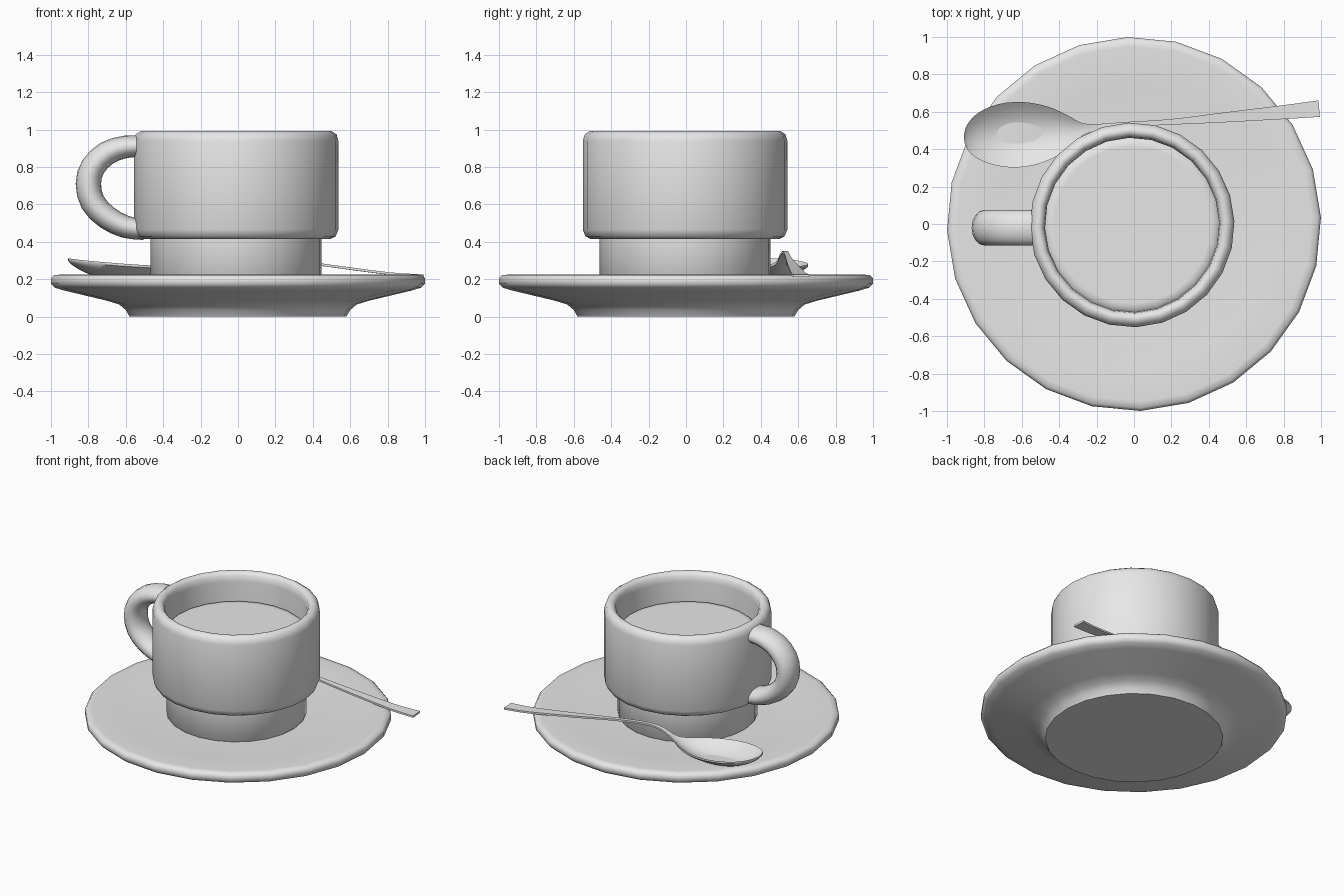
import bpy, bmesh
from math import sin, cos, pi, radians, atan2
from mathutils import Vector

cube = bpy.data.objects.get("Cube")
if cube:
    bpy.data.objects.remove(cube, do_unlink=True)

grey = bpy.data.materials.new("plain_grey")
grey.use_nodes = True
grey.diffuse_color = (0.8, 0.8, 0.8, 1)
grey.node_tree.nodes["Principled BSDF"].inputs["Base Color"].default_value = (0.8, 0.8, 0.8, 1)

SIDES = 24


def loft(name, rings, smooth=45):
    """Join a row of closed rings with quads and cap both ends."""
    bm = bmesh.new()
    rows = [[bm.verts.new(p) for p in ring] for ring in rings]
    n = len(rows[0])
    for a, b in zip(rows, rows[1:]):
        for i in range(n):
            j = (i + 1) % n
            bm.faces.new((a[i], a[j], b[j], b[i]))
    bm.faces.new(rows[0][::-1])
    bm.faces.new(rows[-1])
    bmesh.ops.recalc_face_normals(bm, faces=bm.faces)
    mesh = bpy.data.meshes.new(name)
    bm.to_mesh(mesh)
    bm.free()
    mesh.materials.append(grey)
    obj = bpy.data.objects.new(name, mesh)
    bpy.context.collection.objects.link(obj)
    bpy.ops.object.select_all(action="DESELECT")
    obj.select_set(True)
    bpy.context.view_layer.objects.active = obj
    bpy.ops.object.shade_smooth_by_angle(angle=radians(smooth))
    return obj


def lathe(name, profile, centre=(0, 0)):
    """Turn a (radius, height) profile around the vertical axis."""
    turns = [radians(2) + 2 * pi * i / SIDES for i in range(SIDES)]
    return loft(name, [[(centre[0] + r * cos(t), centre[1] + r * sin(t), z)
                        for t in turns] for r, z in profile])


def smooth_path(points, steps):
    """Catmull-Rom samples through rows of numbers."""
    pts = [Vector(p) for p in points]
    pts = [2 * pts[0] - pts[1]] + pts + [2 * pts[-1] - pts[-2]]
    out = []
    for a, b, c, d in zip(pts, pts[1:], pts[2:], pts[3:]):
        for k in range(steps):
            t = k / steps
            out.append(0.5 * (2 * b + (c - a) * t + (2 * a - 5 * b + 4 * c - d) * t * t
                              + (3 * b - a - 3 * c + d) * t ** 3))
    return out + [pts[-2]]


# Saucer with a raised foot and a shallow dish
lathe("saucer", [(0.58, 0), (0.6, 0.035), (0.635, 0.065), (0.7, 0.085), (0.93, 0.14),
                 (0.98, 0.155), (1, 0.175), (1, 0.205), (0.985, 0.222), (0.95, 0.225),
                 (0.75, 0.212), (0.5, 0.2)])

# Hollow cup with a narrow base and a rounded rim
CUP = (-0.01, -0.005)
lathe("cup", [(0.44, 0.19), (0.457, 0.21), (0.457, 0.415), (0.505, 0.415), (0.533, 0.43),
              (0.547, 0.465), (0.547, 0.94), (0.537, 0.975), (0.51, 0.993), (0.49, 0.99),
              (0.472, 0.97), (0.466, 0.93), (0.466, 0.52), (0.4, 0.48)], CUP)

# Drink filling the cup
lathe("drink", [(0.466, 0.75), (0.466, 0.78), (0.45, 0.795), (0.42, 0.795)], CUP)

# Cup handle, an oval tube swept along an arc
arc = smooth_path([(-0.5, 0.91), (-0.6, 0.908), (-0.7, 0.875), (-0.776, 0.8), (-0.8, 0.71),
                   (-0.776, 0.61), (-0.7, 0.53), (-0.6, 0.48), (-0.5, 0.465)], 2)
rings = []
for i, p in enumerate(arc):
    along = (arc[min(i + 1, len(arc) - 1)] - arc[max(i - 1, 0)]).normalized()
    across = Vector((-along.y, along.x))
    thick = 0.055 + 0.013 * sin(pi * i / (len(arc) - 1))
    ring = []
    for k in range(16):
        a = 2 * pi * k / 16
        q = p + across * thick * cos(a)
        ring.append((q.x, -0.02 + 0.095 * sin(a), q.y))
    rings.append(ring)
loft("cup_handle", rings)

# Spoon stations: x, centre y, half width, edge height, bowl depth
stations = smooth_path([
    (-0.908, 0.455, 0.02, 0.312, 0.0), (-0.885, 0.458, 0.075, 0.308, 0.02),
    (-0.82, 0.466, 0.13, 0.3, 0.05), (-0.71, 0.473, 0.168, 0.29, 0.075),
    (-0.58, 0.48, 0.172, 0.28, 0.075), (-0.45, 0.488, 0.14, 0.273, 0.06),
    (-0.35, 0.497, 0.085, 0.272, 0.03), (-0.27, 0.508, 0.03, 0.29, 0.005),
    (-0.17, 0.52, 0.016, 0.338, 0), (-0.05, 0.532, 0.013, 0.35, 0),
    (0.2, 0.546, 0.015, 0.32, 0), (0.45, 0.567, 0.025, 0.284, 0),
    (0.8, 0.598, 0.037, 0.238, 0), (0.99, 0.617, 0.044, 0.226, 0)], 3)
rings = []
for x, y, half, z, depth in stations:
    us = [-1 + k / 5 for k in range(11)]
    top = [(x - 0.08 * u * half, y + u * half, z - depth * (1 - u * u)) for u in us]
    under = [(px, py, pz - 0.013) for px, py, pz in reversed(top)]
    rings.append(top + under)
loft("spoon", rings, 50)
